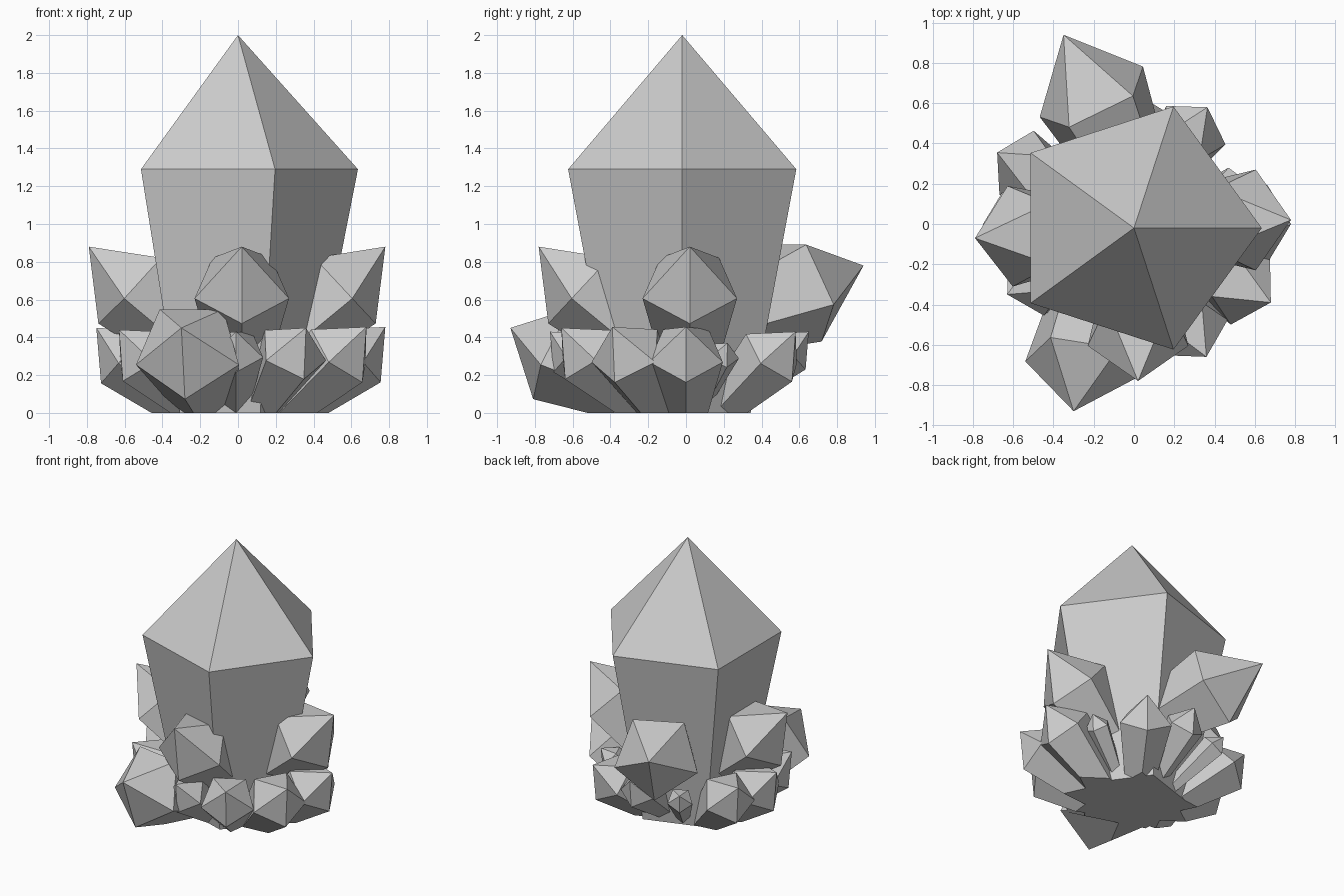
import bpy
import bmesh
from math import cos, sin, radians, tau
from mathutils import Vector

cube = bpy.data.objects.get("Cube")
if cube:
    bpy.data.objects.remove(cube, do_unlink=True)

# One stone colour
stone = bpy.data.materials.new("grey stone")
stone.use_nodes = True
colour = (0.6, 0.6, 0.6, 1)
stone.diffuse_color = colour
stone.node_tree.nodes["Principled BSDF"].inputs["Base Color"].default_value = colour


def crystal(name, tip, azimuth, elevation, radius, point, length, base):
    """Five-sided pointed crystal, one edge turned down, trimmed at the ground."""
    az, el = radians(azimuth), radians(elevation)
    axis = Vector((cos(az) * cos(el), sin(az) * cos(el), sin(el)))
    down = Vector((cos(az) * sin(el), sin(az) * sin(el), -cos(el)))
    side = axis.cross(down)
    tip = Vector(tip)
    shoulder = tip - axis * point
    foot = shoulder - axis * length

    bm = bmesh.new()

    def ring(centre, r):
        angles = [tau * i / 5 for i in range(5)]
        return [bm.verts.new(centre + (down * cos(a) + side * sin(a)) * r) for a in angles]

    apex = bm.verts.new(tip)
    top = ring(shoulder, radius)
    low = ring(foot, radius * base)
    for i in range(5):
        j = (i + 1) % 5
        bm.faces.new((top[i], top[j], apex))
        bm.faces.new((low[i], low[j], top[j], top[i]))
    bm.faces.new(low[::-1])

    # Flat underside where the crystal meets the ground
    cut = bmesh.ops.bisect_plane(bm, geom=bm.verts[:] + bm.edges[:] + bm.faces[:],
                                 plane_co=(0, 0, 0), plane_no=(0, 0, -1), clear_outer=True)
    edges = [e for e in cut["geom_cut"] if isinstance(e, bmesh.types.BMEdge) and e.is_boundary]
    if edges:
        bmesh.ops.holes_fill(bm, edges=edges, sides=0)
    bmesh.ops.recalc_face_normals(bm, faces=bm.faces[:])

    mesh = bpy.data.meshes.new(name)
    bm.to_mesh(mesh)
    bm.free()
    mesh.materials.append(stone)
    bpy.context.collection.objects.link(bpy.data.objects.new(name, mesh))


# Tall central crystal
crystal("main_crystal", (0, -0.02, 2), 0, 90, 0.635, 0.71, 1.29, 0.6)

# Upper crystals leaning out of the main one
for name, tip, az in (
    ("upper_front", (0.02, -0.78, 0.88), -90),
    ("upper_right_side", (0.78, 0.02, 0.88), 0),
    ("upper_left_side", (-0.79, -0.07, 0.88), 183),
):
    crystal(name, tip, az, 43, 0.263, 0.315, 0.6, 0.55)

# Two larger, flatter crystals
crystal("large_back", (-0.35, 0.94, 0.78), 116, 19, 0.3, 0.365, 0.65, 0.57)
crystal("large_front", (-0.30, -0.93, 0.45), -99, 25, 0.29, 0.27, 0.9, 0.4)

# Ring of low crystals around the foot
for name, tip, az, radius in (
    ("low_east", (0.78, 0, 0.455), 0, 0.205),
    ("low_south_east", (0.68, -0.39, 0.455), -30, 0.205),
    ("low_south", (0.36, -0.66, 0.45), -61, 0.19),
    ("low_front_middle", (-0.01, -0.72, 0.43), -90, 0.15),
    ("low_south_west", (-0.63, -0.35, 0.44), 209, 0.19),
    ("low_west", (-0.75, 0, 0.45), 180, 0.205),
    ("low_north_west", (-0.68, 0.355, 0.45), 152, 0.19),
    ("low_north", (0.01, 0.65, 0.43), 89, 0.14),
    ("low_north_east", (0.365, 0.58, 0.43), 57, 0.185),
    ("small_back", (-0.33, 0.55, 0.37), 121, 0.09),
    ("small_right_side", (0.55, 0.22, 0.37), 22, 0.09),
):
    crystal(name, tip, az, 41, radius, radius * 1.03, max(radius * 3.2, 0.5), 0.4)
